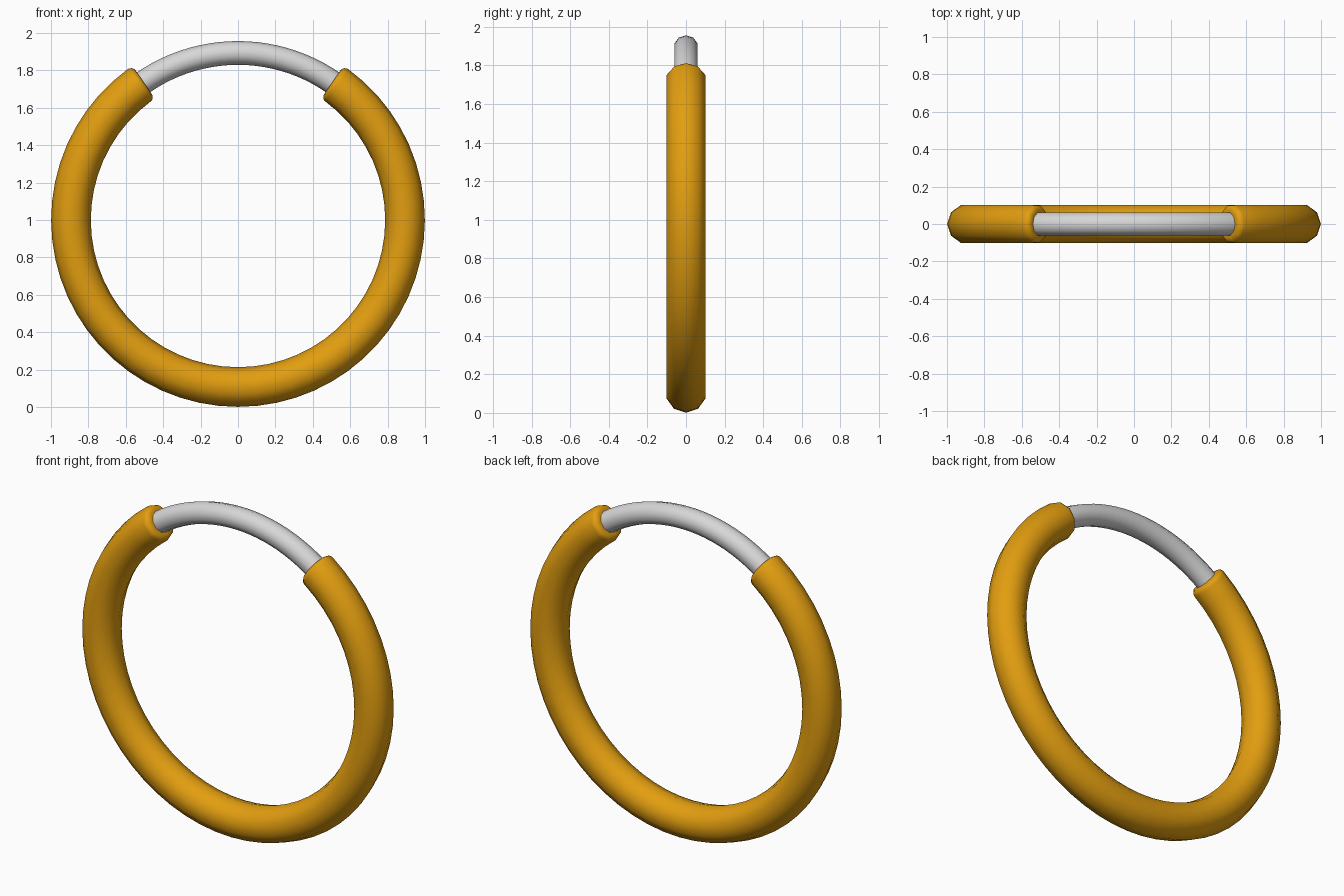
import bpy
import bmesh
from math import sin, cos, pi, radians

cube = bpy.data.objects.get("Cube")
if cube:
    bpy.data.objects.remove(cube, do_unlink=True)

RING = 0.893         # radius of the shared centre line
SIDES = 10           # sides of the tube section
TUBE, BAR = 0.106, 0.0635
END = 145.6          # half sweep of the thick tube, from the bottom
LIP = 0.03           # rounding of the tube ends


def make_material(name, colour, roughness):
    mat = bpy.data.materials.new(name)
    mat.use_nodes = True
    mat.diffuse_color = colour
    shader = mat.node_tree.nodes["Principled BSDF"]
    shader.inputs["Base Color"].default_value = colour
    shader.inputs["Roughness"].default_value = roughness
    return mat


def arc_tube(name, stations, mat):
    """Sweep a polygon section along the circle; stations are (angle, radius)."""
    bm = bmesh.new()
    rings = []
    for angle, radius in stations:
        ring = []
        for i in range(SIDES):
            t = 2 * pi * i / SIDES
            r = RING + radius * cos(t)
            ring.append(bm.verts.new((r * cos(angle), radius * sin(t), 1 + r * sin(angle))))
        rings.append(ring)
    for a, b in zip(rings, rings[1:]):
        for i in range(SIDES):
            j = (i + 1) % SIDES
            bm.faces.new((a[i], a[j], b[j], b[i]))
    bm.faces.new(rings[0])
    bm.faces.new(rings[-1])
    bmesh.ops.recalc_face_normals(bm, faces=bm.faces)
    mesh = bpy.data.meshes.new(name)
    bm.to_mesh(mesh)
    bm.free()
    mesh.materials.append(mat)
    obj = bpy.data.objects.new(name, mesh)
    bpy.context.collection.objects.link(obj)
    bpy.ops.object.select_all(action='DESELECT')
    obj.select_set(True)
    bpy.context.view_layer.objects.active = obj
    bpy.ops.object.shade_smooth_by_angle(angle=radians(50))
    return obj


gold = make_material("gold", (0.76, 0.34, 0.005, 1), 0.4)
silver = make_material("silver", (0.68, 0.68, 0.68, 1), 0.3)

# Thick ring body with rounded ends, open at the top
half = radians(END)
body_half = half - LIP / RING
lip = []
for k in range(1, 5):
    t = k * pi / 8
    lip.append((body_half + LIP / RING * sin(t), TUBE - LIP * (1 - cos(t))))
steps = 48
body = [(body_half * (2 * k / steps - 1), TUBE) for k in range(steps + 1)]
stations = [(-a, r) for a, r in reversed(lip)] + body + lip
arc_tube("ring_body", [(a - pi / 2, r) for a, r in stations], gold)

# Thin bar closing the gap, tucked into both ends
bar_half = pi - half + radians(4)
bar = [(pi / 2 + bar_half * (k / 12 - 1), BAR) for k in range(25)]
arc_tube("closing_bar", bar, silver)
